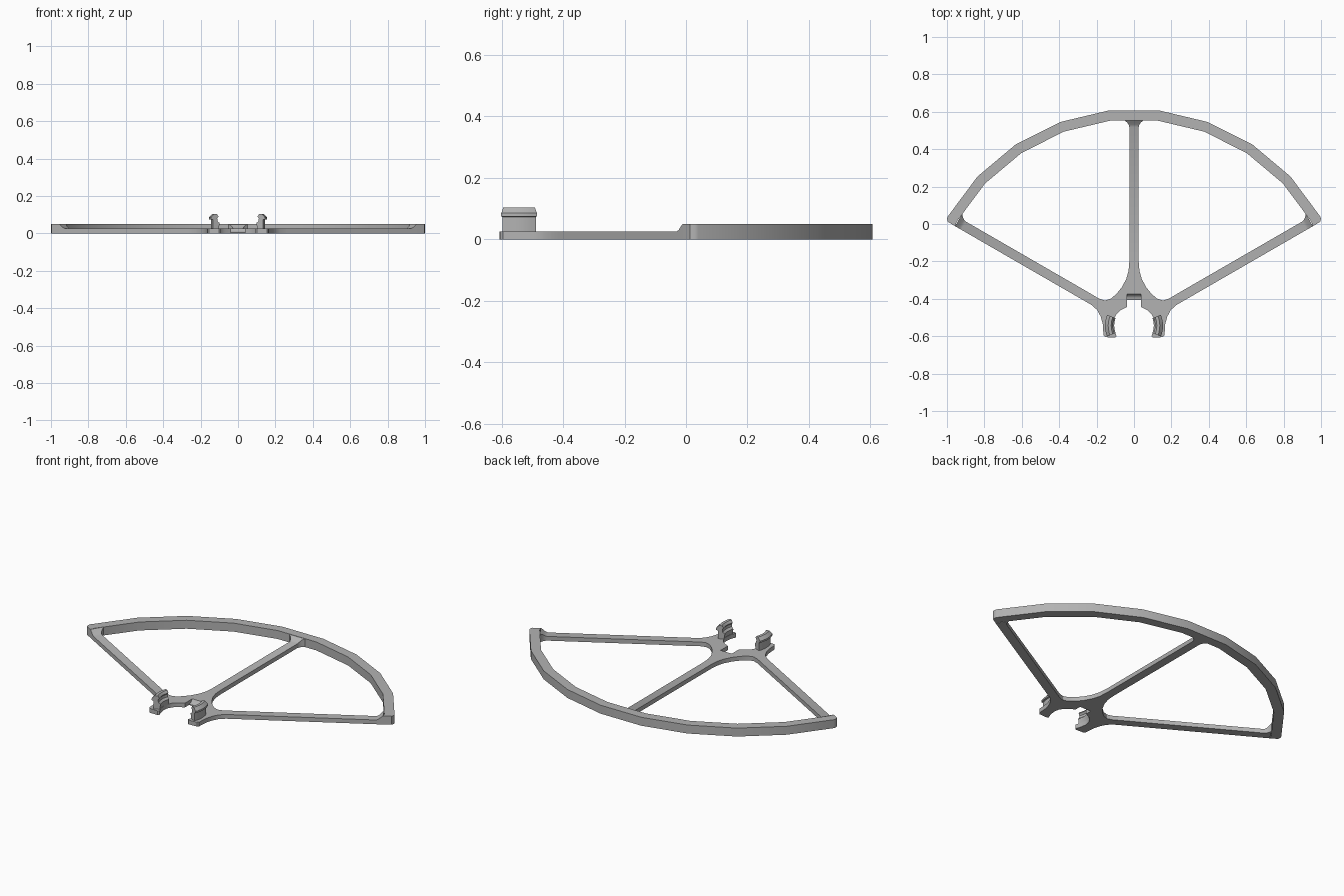
import bpy, bmesh, math

cube = bpy.data.objects.get("Cube")
if cube:
    bpy.data.objects.remove(cube)

grey = bpy.data.materials.new("light grey plastic")
grey.use_nodes = True
COLOUR = (0.45, 0.45, 0.45, 1)
grey.diffuse_color = COLOUR
grey.node_tree.nodes["Principled BSDF"].inputs["Base Color"].default_value = COLOUR

HUB_Y = -0.535      # centre of the guard's arc
PLATE = 0.025       # thickness of hub and spokes
RIM = 0.05          # height of the rim


def polar(angle, r, side=0.0):
    """Point at distance r along a ray from the hub, shifted sideways."""
    c, s = math.cos(angle), math.sin(angle)
    return (r * c - side * s, HUB_Y + r * s + side * c)


def finish(name, bm):
    bmesh.ops.recalc_face_normals(bm, faces=bm.faces)
    mesh = bpy.data.meshes.new(name)
    bm.to_mesh(mesh)
    bm.free()
    mesh.materials.append(grey)
    obj = bpy.data.objects.new(name, mesh)
    bpy.context.collection.objects.link(obj)
    bpy.ops.object.select_all(action="DESELECT")
    obj.select_set(True)
    bpy.context.view_layer.objects.active = obj
    bpy.ops.object.shade_smooth_by_angle(angle=math.radians(30))


def loft(name, sections):
    """Skin matching closed cross-sections and cap both ends."""
    bm = bmesh.new()
    rings = [[bm.verts.new(p) for p in section] for section in sections]
    n = len(rings[0])
    for a, b in zip(rings, rings[1:]):
        for i in range(n):
            j = (i + 1) % n
            bm.faces.new((a[i], a[j], b[j], b[i]))
    bm.faces.new(rings[0])
    bm.faces.new(rings[-1])
    finish(name, bm)


def plate(name, outline, height):
    loft(name, [[(x, y, z) for x, y in outline] for z in (0, height)])


def mirrored(half):
    return half + [(-x, y) for x, y in reversed(half)]


# Curved outer rim with rounded ends
SEGMENTS = 9
START, SWEEP = math.radians(30), math.radians(120)
angles = [START + SWEEP * i / SEGMENTS for i in range(SEGMENTS + 1)]
END = math.pi - START
outline = [polar(a, 1.15) for a in angles]
outline += [polar(END, 1.147, 0.012), polar(END, 1.136, 0.024), polar(END, 1.09, 0.025)]
outline += [polar(a, 1.095) for a in reversed(angles)]
outline += [polar(START, 1.09, -0.025), polar(START, 1.136, -0.024), polar(START, 1.147, -0.012)]
plate("outer_rim", outline, RIM)


# Spokes that flare and ramp up where they meet the rim
def spoke(name, angle, start, flare_right, flare_left):
    stations = [(start, 0, PLATE), (1.053, 0, PLATE), (1.066, 0.004, 0.031),
                (1.078, 0.012, 0.041), (1.09, 0.028, RIM)]
    sections = []
    for r, flare, top in stations:
        right = polar(angle, r, -0.025 - flare * flare_right)
        left = polar(angle, r, 0.025 + flare * flare_left)
        sections.append([(*right, 0), (*left, 0), (*left, top), (*right, top)])
    loft(name, sections)


spoke("left_spoke", START, 0.29, 0, 1)
spoke("right_spoke", END, 0.29, 1, 0)
spoke("centre_spoke", math.pi / 2, 0.335, 1, 1)

# Forked hub plate with concave fillets between the spokes
hub_half = [
    (0.025, -0.2), (0.029, -0.25), (0.042, -0.295), (0.065, -0.338),
    (0.095, -0.375), (0.125, -0.4), (0.155, -0.409), (0.185, -0.4),
    polar(START, 0.29, 0.025), polar(START, 0.29, -0.025),
    (0.225, -0.434), (0.197, -0.46), (0.178, -0.495), (0.167, -0.535),
    (0.163, -0.595), (0.154, -0.605), (0.102, -0.607), (0.093, -0.6),
    (0.105, -0.57), (0.11, -0.535), (0.106, -0.505), (0.092, -0.48),
    (0.07, -0.46), (0.037, -0.443), (0.037, -0.375)]
plate("hub_plate", mirrored(hub_half), PLATE)

# Hollowed lip in the hub notch
lip = [(-0.375, 0), (-0.375, PLATE), (-0.383, 0.013), (-0.392, 0.007),
       (-0.405, 0.005), (-0.405, 0)]
loft("notch_lip", [[(x, y, z) for y, z in lip] for x in (-0.037, 0.037)])

# Curved snap clips standing on the two prongs
clip_profile = [
    (0.112, 0.02), (0.106, 0.055), (0.118, 0.065), (0.12, 0.08), (0.112, 0.09),
    (0.122, 0.103), (0.138, 0.103), (0.155, 0.085), (0.155, 0.075),
    (0.145, 0.073), (0.145, 0.02)]
for name, facing in (("left_clip", 0), ("right_clip", math.pi)):
    sections = []
    for i in range(7):
        a = facing + math.radians(-22 + 44 * i / 6)
        sections.append([(r * math.cos(a), r * math.sin(a) + HUB_Y - 0.008, z)
                         for r, z in clip_profile])
    loft(name, sections)
